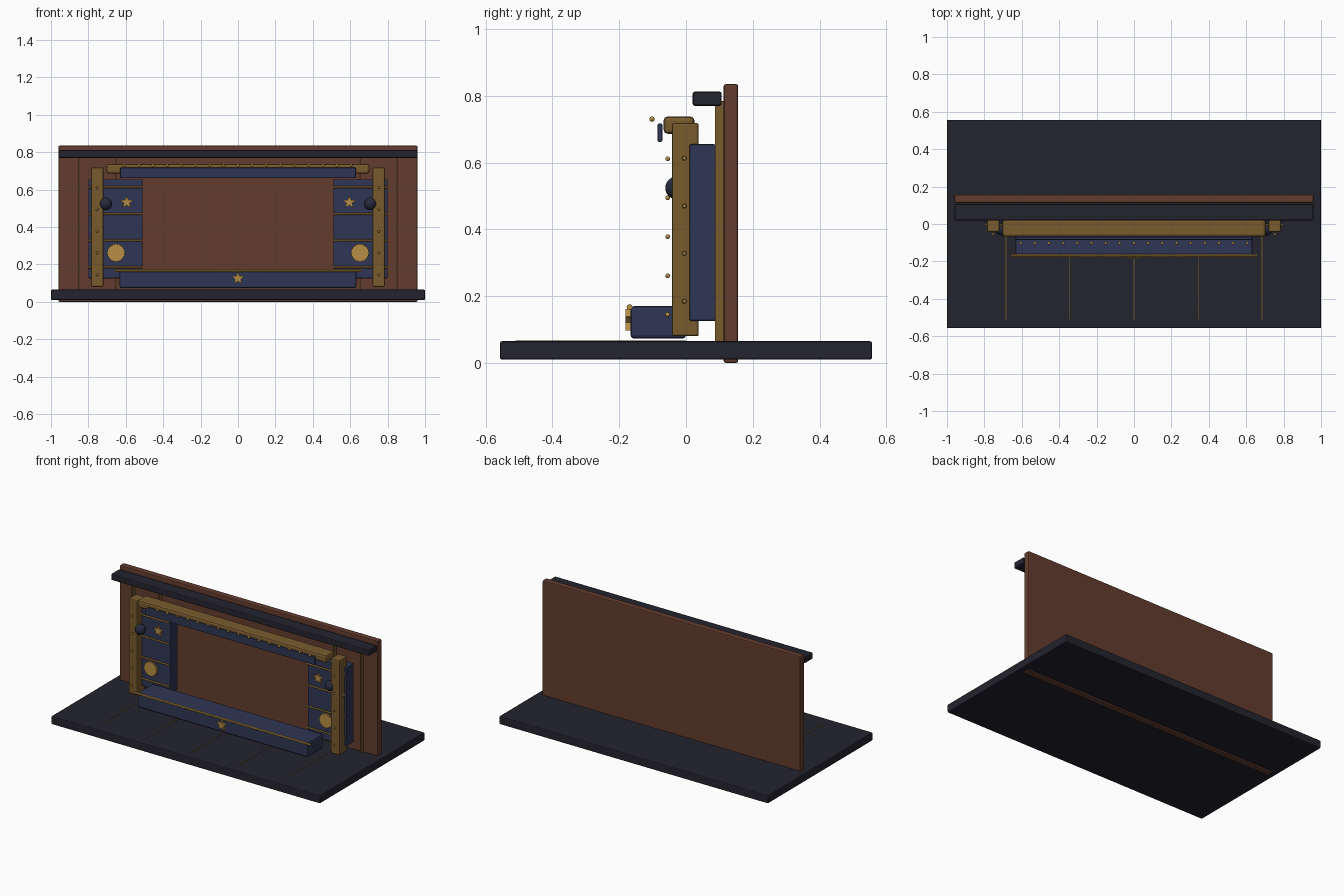
import bpy, bmesh, math
from mathutils import Matrix

if "Cube" in bpy.data.objects:
    bpy.data.objects.remove(bpy.data.objects["Cube"])


def material(name, rgb):
    m = bpy.data.materials.new(name)
    m.diffuse_color = (*rgb, 1)
    m.use_nodes = True
    m.node_tree.nodes["Principled BSDF"].inputs["Base Color"].default_value = m.diffuse_color
    return m


BROWN = material("brown wood", (0.125, 0.046, 0.028))
DARK = material("dark slate", (0.017, 0.017, 0.027))
BLUE = material("navy blue", (0.028, 0.037, 0.090))
BRONZE = material("bronze", (0.190, 0.105, 0.027))
GOLD = material("gold", (0.480, 0.270, 0.060))
KNOB = material("knob navy", (0.019, 0.023, 0.045))


def finish(name, bm, mat, smooth=False):
    bmesh.ops.recalc_face_normals(bm, faces=bm.faces)
    me = bpy.data.meshes.new(name)
    bm.to_mesh(me)
    bm.free()
    me.materials.append(mat)
    for p in me.polygons:
        p.use_smooth = smooth
    ob = bpy.data.objects.new(name, me)
    bpy.context.collection.objects.link(ob)
    return ob


def box(name, x, y, z, mat, bevel=0.006):
    """Bevelled box from (min, max) pairs."""
    bm = bmesh.new()
    bmesh.ops.create_cube(bm, size=1)
    for v in bm.verts:
        v.co = [(a + b) / 2 + c * (b - a) for (a, b), c in zip((x, y, z), v.co)]
    ob = finish(name, bm, mat)
    if bevel:
        mod = ob.modifiers.new("bevel", "BEVEL")
        mod.width, mod.segments = bevel, 2
    return ob


def balls(name, points, r, mat, seg=12):
    bm = bmesh.new()
    for p in points:
        bmesh.ops.create_uvsphere(bm, u_segments=seg, v_segments=seg // 2 + 2,
                                  radius=r, matrix=Matrix.Translation(p))
    return finish(name, bm, mat, True)


def rope(name, x0, x1, y, z, r):
    """Beaded trim running along x."""
    bm = bmesh.new()
    n = round((x1 - x0) / 0.008)
    rings = []
    for i in range(n + 1):
        rr = r if i % 2 else r * 0.7
        rings.append([bm.verts.new((x0 + (x1 - x0) * i / n,
                                    y + rr * math.cos(k * math.pi / 4),
                                    z + rr * math.sin(k * math.pi / 4)))
                      for k in range(8)])
    for a, b in zip(rings, rings[1:]):
        for k in range(8):
            bm.faces.new((a[k], a[(k + 1) % 8], b[(k + 1) % 8], b[k]))
    bm.faces.new(rings[0])
    bm.faces.new(rings[-1])
    return finish(name, bm, GOLD)


def emblem(name, x, y, z, r_out, r_in, points, depth):
    """Star or toothed disc facing -y."""
    bm = bmesh.new()
    vs = []
    for k in range(points * 2):
        a = math.pi / 2 + k * math.pi / points
        r = r_in if k % 2 else r_out
        vs.append(bm.verts.new((x + r * math.cos(a), y, z + r * math.sin(a))))
    f = bm.faces.new(vs)
    ext = bmesh.ops.extrude_face_region(bm, geom=[f])["geom"]
    for v in ext:
        if isinstance(v, bmesh.types.BMVert):
            v.co.y += depth
    return finish(name, bm, GOLD)


# Stage floor, back wall and cornice
box("stage_floor", (-1, 1), (-0.557, 0.557), (0.01, 0.065), DARK)
box("back_wall", (-0.96, 0.96), (0.113, 0.156), (0, 0.835), BROWN)
box("cornice", (-0.96, 0.96), (0.02, 0.107), (0.77, 0.812), DARK)

# Inlaid floor lines
for x in (-0.685, -0.343, 0, 0.343, 0.685):
    box("floor_line", (x - 0.002, x + 0.002), (-0.51, 0), (0.06, 0.067), BRONZE, 0)

# Mirrored side assemblies
for s in (-1, 1):
    def span(a, b):
        return tuple(sorted((s * a, s * b)))

    for x in (0.65, 0.85):
        box("wall_batten", span(x - 0.004, x + 0.004), (0.087, 0.114),
            (0.06, 0.785), BRONZE, 0)
    box("side_panel", span(0.51, 0.80), (0.01, 0.09), (0.125, 0.655), BLUE)
    for z in (0.185, 0.328, 0.47, 0.613):
        rope("panel_trim", *span(0.51, 0.80), -0.005, z, 0.007)
    emblem("panel_star", s * 0.595, -0.002, 0.532, 0.037, 0.016, 5, 0.014)
    emblem("panel_medallion", s * 0.652, -0.002, 0.262, 0.050, 0.045, 20, 0.014)
    box("side_post", span(0.72, 0.785), (-0.042, 0.038), (0.08, 0.718), BRONZE)
    balls("post_rivets", [(s * 0.753, -0.055, 0.145 + 0.1165 * i)
                          for i in range(5)], 0.007, GOLD)
    balls("side_knob", [(s * 0.707, -0.028, 0.524)], 0.034, KNOB, 24)

# Top beam, valance and rivet row
box("top_beam", (-0.703, 0.703), (-0.067, 0.025), (0.686, 0.738), BRONZE, 0.012)
box("valance", (-0.63, 0.63), (-0.085, -0.071), (0.662, 0.717), BLUE, 0.004)
balls("beam_rivets", [(0.0757 * i, -0.102, 0.73) for i in range(-8, 9)], 0.008, GOLD)

# Lower apron with trim and star
box("apron", (-0.633, 0.633), (-0.166, 0.0), (0.073, 0.170), BLUE, 0.01)
rope("apron_trim", -0.66, 0.66, -0.169, 0.167, 0.009)
emblem("apron_star", 0, -0.181, 0.126, 0.036, 0.016, 5, 0.016)
